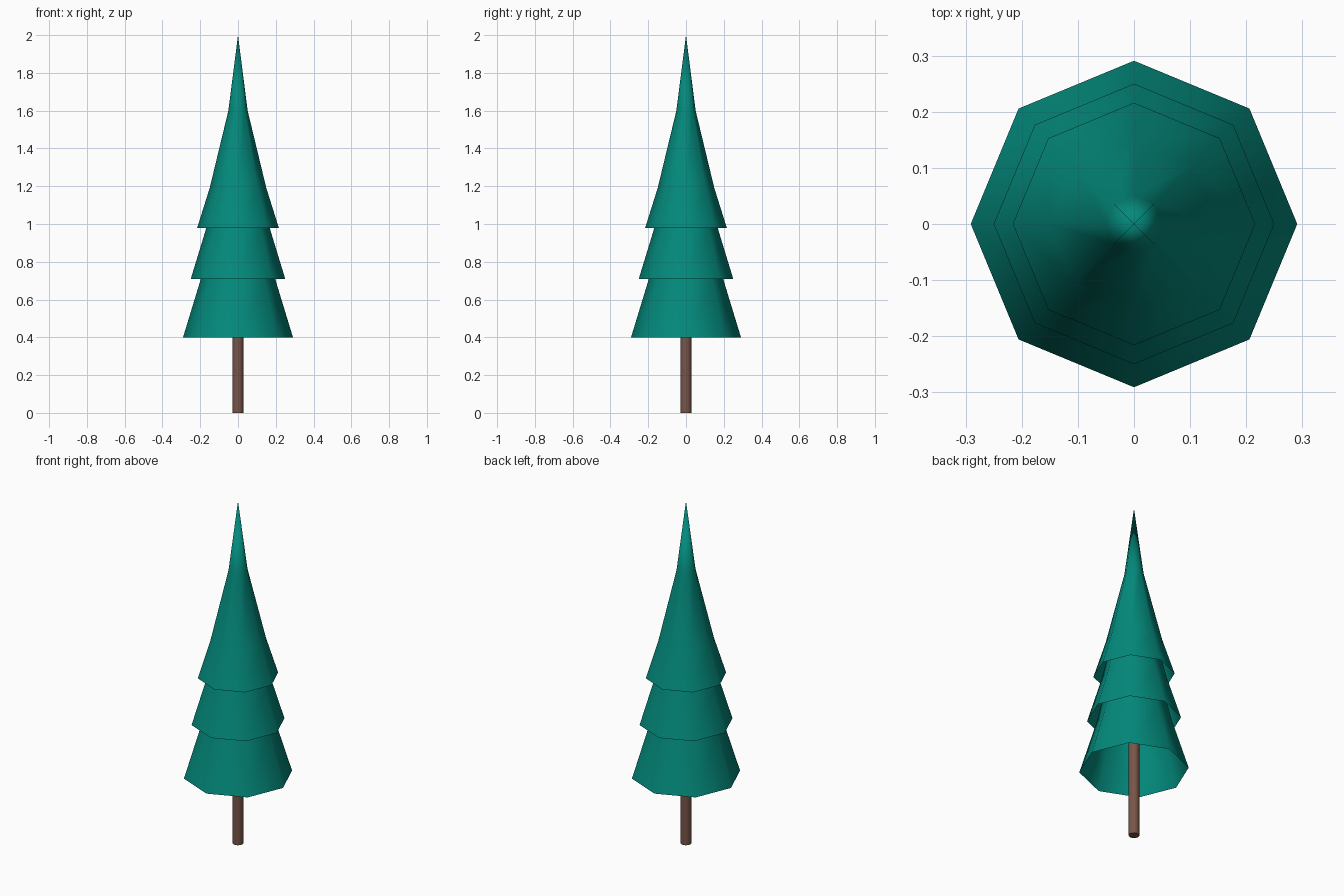
import bpy, bmesh, math

if "Cube" in bpy.data.objects:
    bpy.data.objects.remove(bpy.data.objects["Cube"])


def material(name, rgb):
    m = bpy.data.materials.new(name)
    m.diffuse_color = (*rgb, 1)
    m.use_nodes = True
    m.node_tree.nodes["Principled BSDF"].inputs["Base Color"].default_value = m.diffuse_color
    return m


teal = material("teal foliage", (0.001, 0.25, 0.198))
brown = material("brown bark", (0.191, 0.091, 0.065))


def lathe(name, profile, sides, mat):
    """Spin (radius, z) points round z; a zero radius closes to a point."""
    bm = bmesh.new()
    rings = []
    for r, z in profile:
        if r == 0:
            rings.append([bm.verts.new((0, 0, z))])
        else:
            rings.append([bm.verts.new((r * math.cos(2 * math.pi * i / sides),
                                        r * math.sin(2 * math.pi * i / sides), z))
                          for i in range(sides)])
    for a, b in zip(rings, rings[1:]):
        for i in range(sides):
            j = (i + 1) % sides
            if len(a) == 1:
                bm.faces.new((a[0], b[j], b[i]))
            elif len(b) == 1:
                bm.faces.new((a[i], a[j], b[0]))
            else:
                bm.faces.new((a[i], a[j], b[j], b[i]))
    me = bpy.data.meshes.new(name)
    bm.to_mesh(me)
    bm.free()
    me.materials.append(mat)
    ob = bpy.data.objects.new(name, me)
    bpy.context.collection.objects.link(ob)
    bpy.ops.object.select_all(action='DESELECT')
    ob.select_set(True)
    bpy.context.view_layer.objects.active = ob
    bpy.ops.object.shade_smooth_by_angle(angle=math.radians(50))
    return ob


# Trunk, running up inside the hollow foliage
lathe("trunk", [(0, 0), (0.029, 0), (0.029, 1.0), (0, 1.0)], 12, brown)

# Foliage: three open-bottomed octagonal skirts, scaled copies of one shape
shape = [(0.216, 0), (0.15, 0.21), (0.051, 0.62), (0, 1.02)]
tiers = [("lower_foliage", 0.40, 1.347, 1.39),
         ("middle_foliage", 0.71, 1.157, 1.19),
         ("upper_foliage", 0.98, 1.0, 1.0)]
for name, base, width, height in tiers:
    lathe(name, [(r * width, base + z * height) for r, z in shape], 8, teal)
